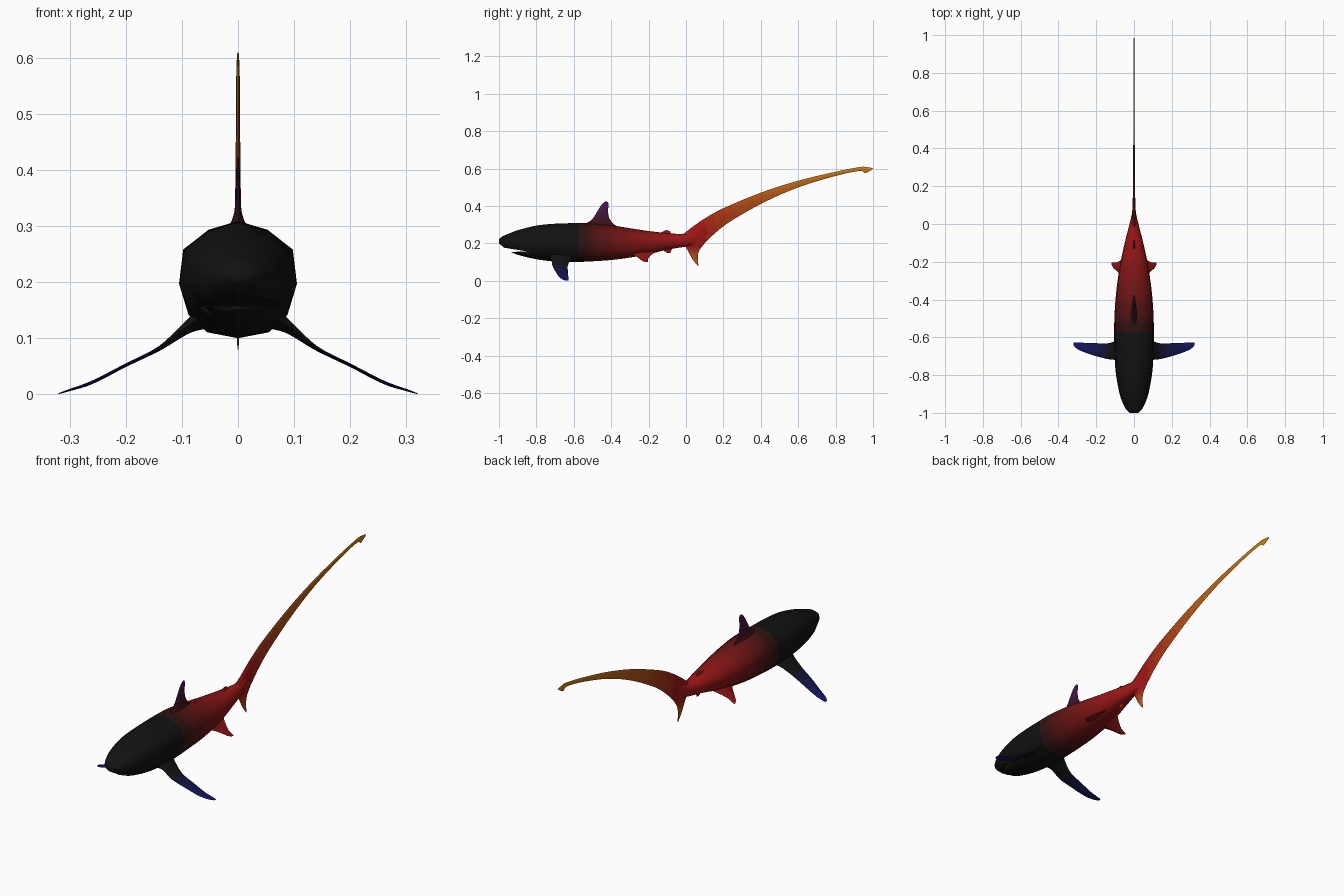
import bpy, bmesh
from mathutils import Vector as V

if "Cube" in bpy.data.objects:
    bpy.data.objects.remove(bpy.data.objects["Cube"])

BLACK, RED, GOLD = V((.006, .006, .006)), V((.36, .008, .008)), V((.60, .22, .008))
BLUE, PURPLE = V((.008, .008, .14)), V((.07, .01, .09))
STEPS = 16
mats = {}


def material(a, b, t, name):
    # One shared material per quantised step of a gradient
    k = round(max(0, min(1, t)) * STEPS)
    key = f"{name}_{k}"
    if key not in mats:
        m = bpy.data.materials.new(key)
        m.diffuse_color = (*a.lerp(b, k / STEPS), 1)
        m.use_nodes = True
        m.node_tree.nodes["Principled BSDF"].inputs["Base Color"].default_value = m.diffuse_color
        mats[key] = m
    return mats[key]


def along_body(c):
    if c.y < 0:
        return material(BLACK, RED, (c.y + .58) / .53, "black_red")
    return material(RED, GOLD, (c.y - .08) / .85, "red_gold")


def pectoral_colour(c):
    return material(BLACK, BLUE, (c.x - .12) / .18, "black_blue")


def dorsal_colour(c):
    return material(BLACK.lerp(RED, .1), PURPLE, (c.z - .31) / .1, "dark_purple")


def spline(rows, n):
    # Catmull-Rom resampling of equal-length tuples
    out = []
    for i in range(len(rows) - 1):
        p = [rows[max(0, min(len(rows) - 1, i + k))] for k in (-1, 0, 1, 2)]
        for s in range(n):
            t = s / n
            out.append([.5 * (2 * b + (c - a) * t + (2 * a - 5 * b + 4 * c - d) * t * t
                              + (3 * b - a - 3 * c + d) * t ** 3) for a, b, c, d in zip(*p)])
    return out + [list(rows[-1])]


def loft(name, rings, colour):
    bm = bmesh.new()
    vs = [[bm.verts.new(p) for p in r] for r in rings]
    n = len(vs[0])
    for a, b in zip(vs, vs[1:]):
        for i in range(n):
            bm.faces.new((a[i], a[(i + 1) % n], b[(i + 1) % n], b[i]))
    bm.faces.new(vs[0])
    bm.faces.new(vs[-1])
    bmesh.ops.recalc_face_normals(bm, faces=bm.faces)
    me = bpy.data.meshes.new(name)
    for f in bm.faces:
        m = colour(f.calc_center_median())
        if m.name not in me.materials:
            me.materials.append(m)
        f.material_index = me.materials.find(m.name)
        f.smooth = True
    bm.to_mesh(me)
    bm.free()
    ob = bpy.data.objects.new(name, me)
    bpy.context.collection.objects.link(ob)
    bpy.ops.object.select_all(action='DESELECT')
    ob.select_set(True)
    bpy.context.view_layer.objects.active = ob
    bpy.ops.object.shade_smooth_by_angle(angle=1.0)
    return ob


FOIL = [(0, 0), (.12, .75), (.4, 1), (.75, .5), (1, 0), (.75, -.5), (.4, -1), (.12, -.75)]


def fin(name, rows, normal, colour, n=4, pair=False):
    # rows: leading edge xyz, trailing edge xyz, half thickness
    rings = []
    for r in spline(rows, n):
        lead, trail = V(r[:3]), V(r[3:6])
        rings.append([lead.lerp(trail, f) + V(normal) * max(r[6], .0008) * k for f, k in FOIL])
    ob = loft(name, rings, colour)
    if pair:
        ob.modifiers.new("mirror", 'MIRROR')
    return ob


def upright(rows):
    return [(0, a, b, 0, c, d, t) for a, b, c, d, t in rows]


# Body: y, top z, bottom z, half width; twelve-sided section
body_rows = [(-1, .222, .202, .022), (-.98, .238, .183, .043), (-.95, .251, .162, .058),
             (-.9, .270, .139, .076), (-.8, .295, .115, .095), (-.7, .305, .103, .103),
             (-.6, .308, .1, .105), (-.5, .308, .104, .104), (-.4, .297, .111, .098),
             (-.3, .281, .124, .087), (-.2, .266, .142, .071), (-.1, .255, .166, .049),
             (0, .25, .183, .024), (.05, .268, .195, .012), (.1, .29, .23, .002)]
half = [(0, 1), (.5, .925), (.93, .755), (1, .465), (.84, .2), (.52, .05), (0, 0)]
section = half + [(-x, z) for x, z in half[-2:0:-1]]
body = loft("body", [[V((x * w, y, lo + (hi - lo) * z)) for x, z in section]
                     for y, hi, lo, w in spline(body_rows, 4)], along_body)

# Mouth slit cut into the snout
mouth = [(-1.03, .186), (-.85, .157), (-1.03, .151)]
cutter = loft("mouth_cutter", [[V((x, y, z)) for y, z in mouth] for x in (-.2, .2)],
              lambda c: material(BLACK, RED, 0, "black_red"))
cutter.hide_render = True
cutter.hide_set(True)
cut = body.modifiers.new("mouth", 'BOOLEAN')
cut.operation, cut.object, cut.solver = 'DIFFERENCE', cutter, 'EXACT'

# Long upper tail lobe and short lower lobe
fin("tail_upper_lobe", upright([
    (-.02, .245, .03, .185, .014), (.04, .292, .085, .19, .010), (.11, .339, .15, .25, .007),
    (.2, .388, .24, .319, .005), (.4, .471, .42, .421, .004), (.6, .535, .61, .503, .0035),
    (.8, .583, .81, .563, .003), (.93, .608, .93, .587, .002), (.965, .608, .957, .575, .002),
    (1, .602, .985, .588, .001)]), (1, 0, 0), along_body)
fin("tail_lower_lobe", upright([
    (-.02, .21, .13, .245, .012), (.0, .178, .095, .195, .008), (.018, .145, .07, .16, .004),
    (.035, .115, .063, .122, .003), (.062, .08, .067, .082, .001)]), (1, 0, 0),
    lambda c: material(RED, GOLD, (.18 - c.z) / .16, "red_gold"))

# Dorsal fins and anal fin
fin("dorsal_fin", upright([
    (-.57, .295, -.35, .282, .026), (-.525, .312, -.385, .302, .012), (-.497, .335, -.41, .335, .005),
    (-.472, .375, -.417, .375, .003), (-.447, .412, -.413, .407, .002),
    (-.427, .425, -.418, .42, .001)]), (1, 0, 0), dorsal_colour)
fin("second_dorsal_fin", upright([
    (-.15, .25, -.07, .245, .008), (-.125, .263, -.083, .257, .004),
    (-.105, .272, -.085, .264, .001)]), (1, 0, 0), along_body, 2)
fin("anal_fin", upright([
    (-.15, .185, -.06, .185, .008), (-.125, .165, -.078, .165, .004),
    (-.1, .148, -.082, .15, .001)]), (1, 0, 0), along_body, 2)

# Pectoral fins
fin("pectoral_fins", [
    (.055, -.745, .140, .055, -.59, .135, .022), (.09, -.722, .122, .09, -.615, .115, .011),
    (.14, -.715, .083, .14, -.632, .08, .004), (.2, -.7, .053, .2, -.631, .05, .003),
    (.26, -.68, .022, .26, -.629, .02, .003), (.3, -.662, .008, .3, -.627, .007, .002),
    (.32, -.643, .001, .32, -.628, .001, .0008)], (.45, 0, .89), pectoral_colour, pair=True)

# Pelvic fins
fin("pelvic_fins", [
    (.035, -.31, .152, .035, -.165, .155, .014), (.065, -.272, .133, .065, -.188, .135, .006),
    (.09, -.25, .118, .09, -.202, .118, .003), (.11, -.232, .105, .11, -.203, .105, .002),
    (.12, -.213, .1, .12, -.205, .1, .0008)], (.5, 0, .87), along_body, pair=True)
